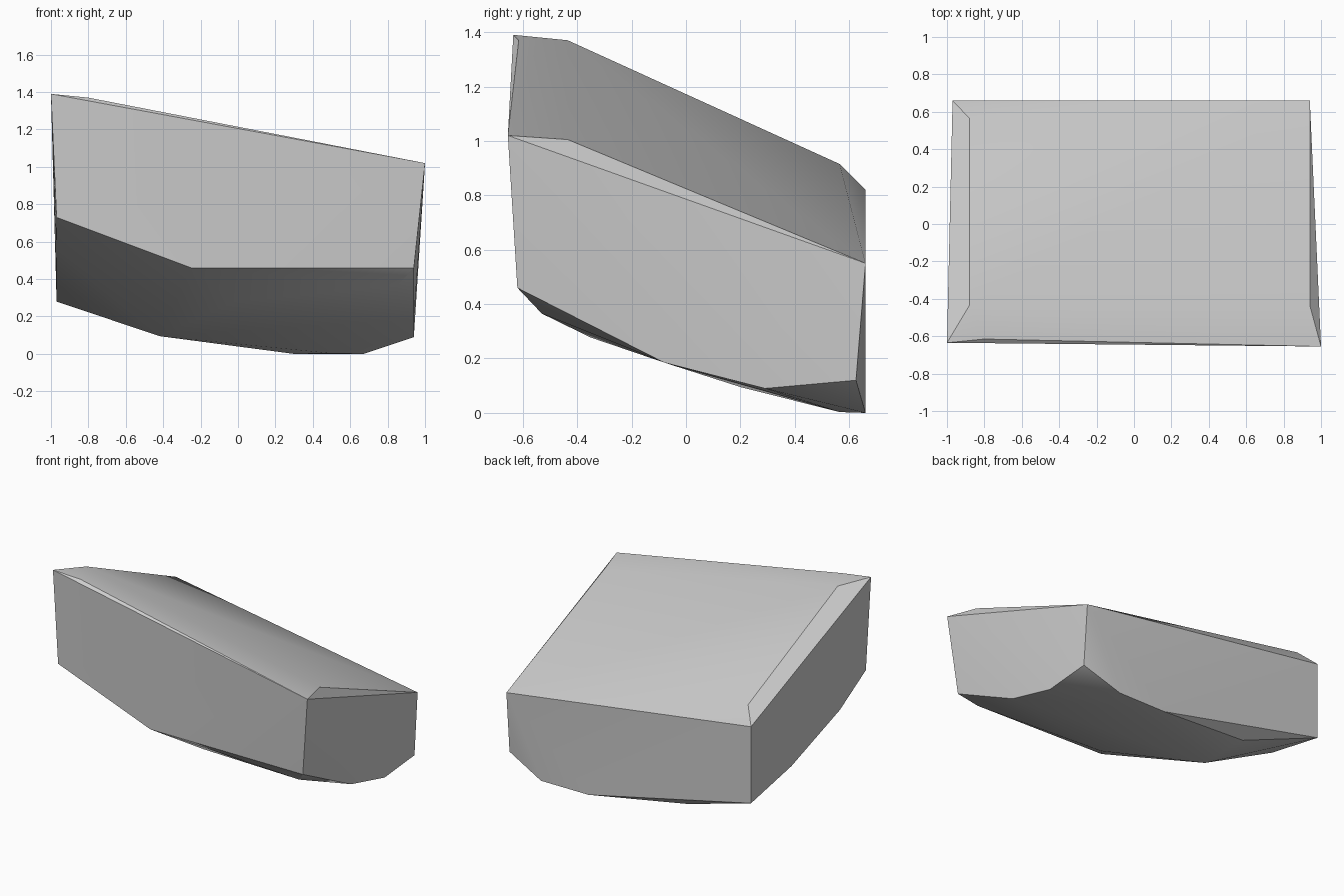
import bpy
import bmesh
import math

default_cube = bpy.data.objects.get("Cube")
if default_cube:
    bpy.data.objects.remove(default_cube, do_unlink=True)


def flat_material(name, colour):
    material = bpy.data.materials.new(name)
    material.use_nodes = True
    material.diffuse_color = colour
    shader = material.node_tree.nodes["Principled BSDF"]
    shader.inputs["Base Color"].default_value = colour
    return material


def faceted_stone(name, corner_groups, material):
    """Wrap a tight convex skin around groups of corner points."""
    mesh = bpy.data.meshes.new(name)
    bm = bmesh.new()
    for group in corner_groups:
        for corner in group:
            bm.verts.new(corner)
    hull = bmesh.ops.convex_hull(bm, input=bm.verts[:])
    spare = {g for g in hull["geom_interior"] + hull["geom_unused"]
             if isinstance(g, bmesh.types.BMVert) and g.is_valid}
    bmesh.ops.delete(bm, geom=list(spare), context="VERTS")
    # Merge the triangles of each flat facet
    bmesh.ops.dissolve_limit(bm, angle_limit=math.radians(1),
                             verts=bm.verts[:], edges=bm.edges[:])
    bmesh.ops.recalc_face_normals(bm, faces=bm.faces[:])
    bm.to_mesh(mesh)
    bm.free()

    stone = bpy.data.objects.new(name, mesh)
    bpy.context.collection.objects.link(stone)
    mesh.materials.append(material)
    bpy.ops.object.select_all(action="DESELECT")
    stone.select_set(True)
    bpy.context.view_layer.objects.active = stone
    bpy.ops.object.shade_smooth_by_angle(angle=math.radians(30))
    return stone


left, right, back = 0.94, -0.97, 0.66

# Sloping top: outer rim, then the inner line of its worn edges
top_rim = [(-1, -0.635, 1.39), (1, -0.655, 1.02),
           (left, back, 0.55), (right, back, 0.82)]
top_worn_edge = [(-0.88, 0.565, 0.915), (-0.88, -0.435, 1.37),
                 (-0.8, -0.615, 1.37), (left, -0.435, 1.005)]

# Lower outlines of the upright sides
left_foot = [(left, -0.62, 0.46), (left, -0.08, 0.185),
             (left, 0.29, 0.09), (left, 0.625, 0.12)]
right_foot = [(right, -0.62, 0.73), (right, -0.33, 0.56),
              (right, 0.21, 0.37), (right, back, 0.28)]
front_foot = [(-0.25, -0.62, 0.46)]
back_foot = [(0.67, back, 0), (0.3, back, 0)]

# Rounded underside
underside = [(0.85, -0.53, 0.365), (-0.02, -0.35, 0.277),
             (-0.42, 0.2, 0.095), (-0.42, 0.575, 0.095),
             (0.5, 0.565, 0.003)]

grey_stone = flat_material("grey stone", (0.6, 0.6, 0.6, 1))
faceted_stone("stone_block",
              [top_rim, top_worn_edge, left_foot, right_foot,
               front_foot, back_foot, underside], grey_stone)
